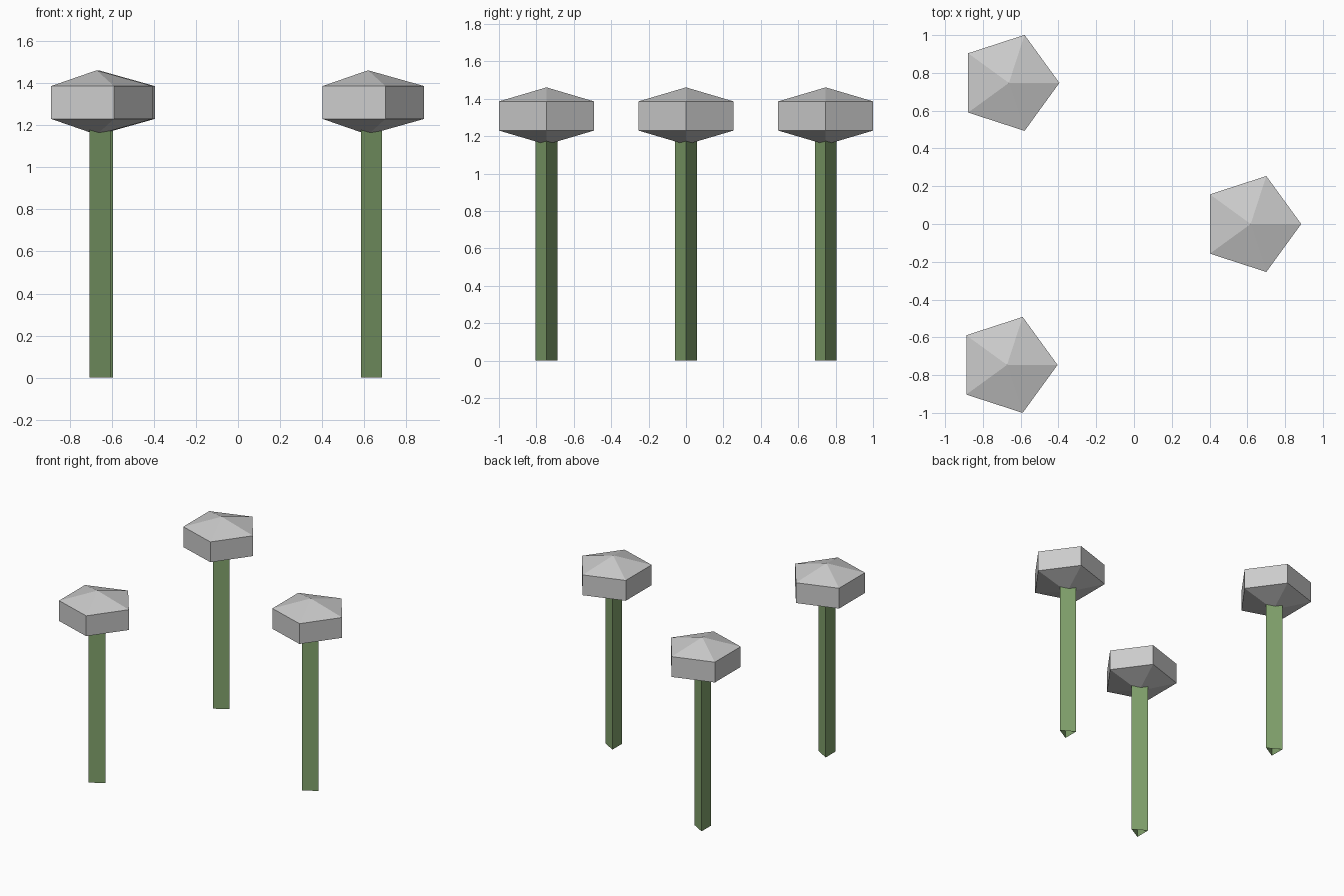
import bpy
from math import cos, sin, tau

if "Cube" in bpy.data.objects:
    bpy.data.objects.remove(bpy.data.objects["Cube"])

green = bpy.data.materials.new("stem_green")
green.diffuse_color = (0.22, 0.36, 0.15, 1)
green.use_nodes = True
green.node_tree.nodes["Principled BSDF"].inputs["Base Color"].default_value = green.diffuse_color


def ring(n, r, z):
    return [(r * cos(tau * i / n), r * sin(tau * i / n), z) for i in range(n)]


def prism(name, n, r, z0, z1, loc, tips=None):
    """n-sided tube from z0 to z1; tips = (low, high) closes it with pyramids."""
    verts = ring(n, r, z0) + ring(n, r, z1)
    faces = []
    if tips:
        verts += [(0, 0, tips[0]), (0, 0, tips[1])]
    for i in range(n):
        j = (i + 1) % n
        faces.append((i, j, n + j, n + i))
        if tips:
            faces += [(j, i, 2 * n), (n + i, n + j, 2 * n + 1)]
    mesh = bpy.data.meshes.new(name)
    mesh.from_pydata(verts, [], faces)
    mesh.update()
    obj = bpy.data.objects.new(name, mesh)
    obj.location = (loc[0], loc[1], 0)
    bpy.context.collection.objects.link(obj)
    return obj


# Three mushrooms: open triangular stem and pentagonal cap
for k, loc in enumerate([(-0.662, 0.747), (0.618, 0.0), (-0.672, -0.746)], 1):
    stem = prism(f"stem_{k}", 3, 0.067, 0.0, 1.2, loc)
    stem.data.materials.append(green)
    prism(f"cap_{k}", 5, 0.267, 1.23, 1.386, loc, tips=(1.155, 1.461))
